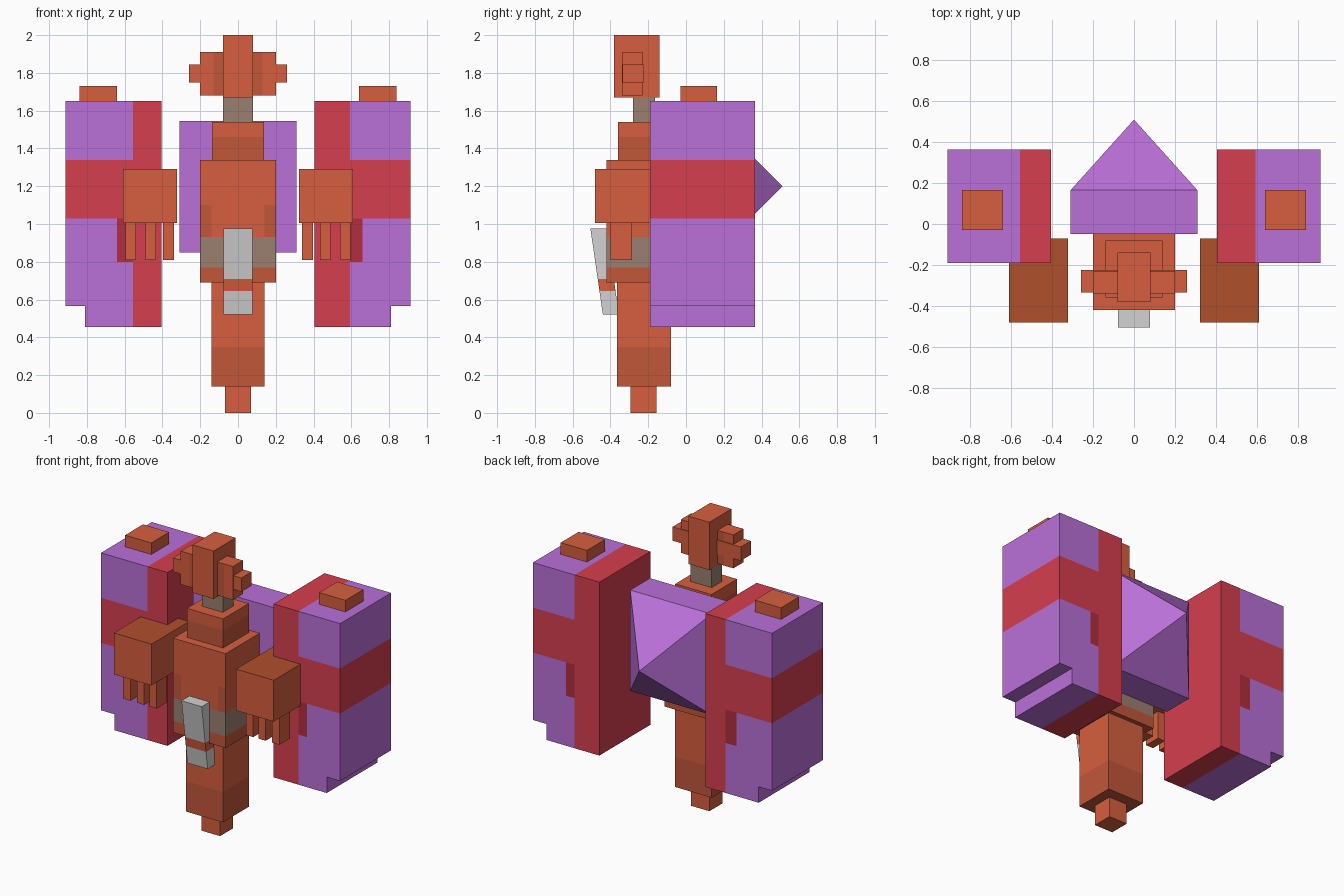
import bpy, bmesh
from mathutils import Vector

if "Cube" in bpy.data.objects:
    bpy.data.objects.remove(bpy.data.objects["Cube"])


def material(name, rgb):
    m = bpy.data.materials.new(name)
    lin = [((c / 255 + 0.055) / 1.055) ** 2.4 for c in rgb]
    m.diffuse_color = (*lin, 1)
    m.use_nodes = True
    m.node_tree.nodes["Principled BSDF"].inputs["Base Color"].default_value = m.diffuse_color
    return m


orange = material("orange", (214, 95, 62))
dark_orange = material("dark orange", (193, 87, 58))
rust = material("rust", (176, 80, 44))
purple = material("purple", (186, 112, 216))
red = material("red", (214, 62, 78))
dark_red = material("dark red", (178, 45, 62))
grey = material("light grey", (210, 210, 210))
taupe = material("taupe", (154, 128, 112))


def prism(name, profile, y0, y1, mats, cuts=(), rule=None, shape=None):
    """Extrude an (x, z) profile along y, cut it by axis planes, colour faces by a rule."""
    bm = bmesh.new()
    face = bm.faces.new([bm.verts.new((x, y0, z)) for x, z in profile])
    ext = bmesh.ops.extrude_face_region(bm, geom=[face])
    moved = [v for v in ext["geom"] if isinstance(v, bmesh.types.BMVert)]
    bmesh.ops.translate(bm, verts=moved, vec=(0, y1 - y0, 0))
    bmesh.ops.recalc_face_normals(bm, faces=bm.faces[:])
    for axis, value in cuts:
        no, co = Vector((0, 0, 0)), Vector((0, 0, 0))
        no[axis], co[axis] = 1, value
        bmesh.ops.bisect_plane(bm, geom=bm.verts[:] + bm.edges[:] + bm.faces[:],
                               plane_co=co, plane_no=no)
    if shape:
        shape(bm)
    bm.normal_update()
    if rule:
        for f in bm.faces:
            f.material_index = rule(f.calc_center_median(), f.normal)
    me = bpy.data.meshes.new(name)
    bm.to_mesh(me)
    bm.free()
    for m in mats:
        me.materials.append(m)
    ob = bpy.data.objects.new(name, me)
    bpy.context.collection.objects.link(ob)
    return ob


def box(name, x0, x1, y0, y1, z0, z1, *args, **kw):
    return prism(name, [(x0, z0), (x1, z0), (x1, z1), (x0, z1)], y0, y1, *args, **kw)


X, Y, Z = 0, 1, 2

# Head, cheeks, ears and neck
box("head", -0.08, 0.08, -0.38, -0.14, 1.67, 2.0, [orange])
box("cheeks", -0.20, 0.20, -0.34, -0.23, 1.68, 1.91, [orange, dark_orange],
    [(X, -0.13), (X, 0.13)],
    lambda c, n: int(abs(c.x) < 0.13 and abs(n.y) > 0.5))
box("ears", -0.26, 0.26, -0.335, -0.225, 1.75, 1.845, [orange])
box("neck", -0.08, 0.08, -0.28, -0.165, 1.54, 1.67, [taupe])

# Chest with darker lower half
box("upper_chest", -0.138, 0.138, -0.36, -0.08, 1.34, 1.54, [orange, dark_orange],
    [(Z, 1.46)], lambda c, n: int(c.z < 1.46 and abs(n.z) < 0.5))


# Torso with belt and dark corners above it
def torso_rule(c, n):
    if c.z < 0.77:
        return 1
    if c.z < 0.93:
        return 2
    return int(c.z < 1.1 and abs(c.x) > 0.14 and n.y < -0.5)


box("torso", -0.20, 0.20, -0.42, -0.05, 0.69, 1.34, [orange, dark_orange, taupe],
    [(Z, 0.77), (Z, 0.93), (Z, 1.1), (X, -0.14), (X, 0.14)], torso_rule)

# Tapering lower body
box("lower_body", -0.14, 0.14, -0.365, -0.08, 0.14, 0.69, [orange, dark_orange],
    [(Z, 0.35)], lambda c, n: int(c.z < 0.35))
box("foot_peg", -0.07, 0.07, -0.295, -0.155, 0, 0.14, [orange])


# Slanted front flap with an orange band
def slant(bm):
    for v in bm.verts:
        v.co.y -= (v.co.z - 0.52) * 0.145


box("front_flap", -0.077, 0.077, -0.44, -0.355, 0.52, 0.975, [grey, orange],
    [(Z, 0.645), (Z, 0.71)], lambda c, n: int(0.645 < c.z < 0.71), shape=slant)


# Backpack whose rear face rises to a point
def spike(bm):
    rear = max(bm.faces, key=lambda f: f.calc_center_median().y)
    tip = bmesh.ops.poke(bm, faces=[rear])["verts"][0]
    tip.co = (0, 0.51, 1.2)


box("backpack", -0.31, 0.31, -0.05, 0.165, 0.85, 1.545, [purple], shape=spike)

# Side towers, hands and fingers; stripe width differs per side
for side, s, stripe, patch in (("left", -1, 0.557, 0.64), ("right", 1, 0.594, 0.66)):
    def tower_rule(c, n, stripe=stripe, patch=patch):
        ax = abs(c.x)
        if ax < stripe or (1.03 < c.z < 1.34 and abs(n.z) < 0.5):
            return 1
        if abs(n.y) > 0.5 and ax < patch and 0.8 < c.z < 1.03:
            return 2
        return 0

    outline = [(0.405, 0.455), (0.81, 0.455), (0.81, 0.565),
               (0.912, 0.565), (0.912, 1.65), (0.405, 1.65)]
    prism(side + "_tower", [(s * x, z) for x, z in outline], -0.19, 0.365,
          [purple, red, dark_red],
          [(X, s * stripe), (X, s * patch), (Z, 0.8), (Z, 1.03), (Z, 1.34)], tower_rule)
    box(side + "_tower_cap", s * 0.64, s * 0.84, -0.03, 0.165, 1.65, 1.73, [orange])
    box(side + "_hand", s * 0.322, s * 0.61, -0.482, -0.072, 1.005, 1.29, [orange, rust],
        (), lambda c, n: int(n.z > 0.5))
    for i, x in enumerate((0.34, 0.435, 0.54)):
        box(f"{side}_finger_{i + 1}", s * x, s * (x + 0.056), -0.40, -0.285,
            0.81, 1.005, [orange])
